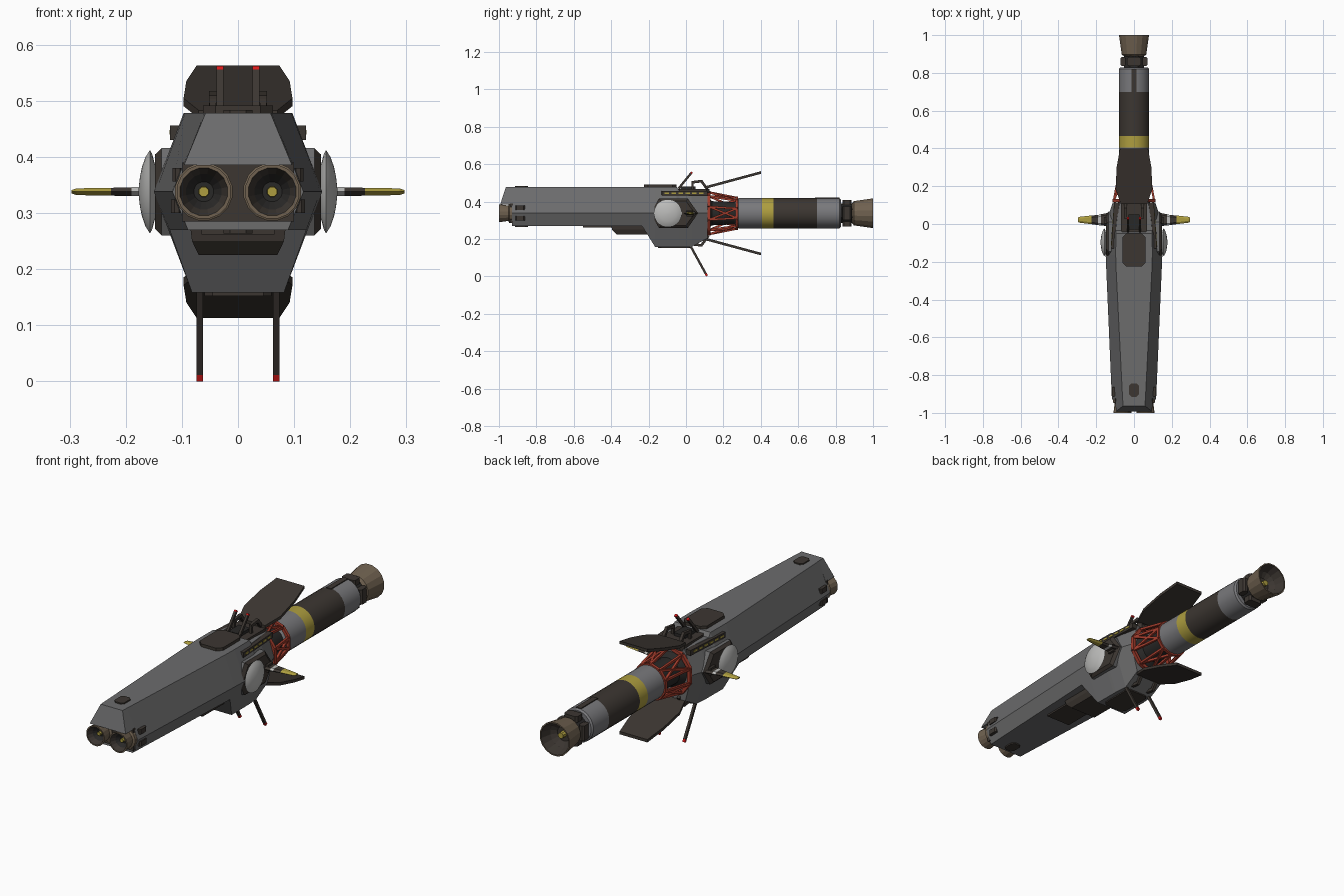
import bpy, bmesh, math
from mathutils import Vector

if "Cube" in bpy.data.objects:
    bpy.data.objects.remove(bpy.data.objects["Cube"])

def material(name, r, g, b):
    m = bpy.data.materials.new(name)
    m.diffuse_color = (r, g, b, 1)
    m.use_nodes = True
    m.node_tree.nodes["Principled BSDF"].inputs["Base Color"].default_value = m.diffuse_color
    return m

GREY = material("hull grey", 0.15, 0.15, 0.152)
TANK = material("tank grey", 0.19, 0.19, 0.20)
DARK = material("dark brown", 0.045, 0.037, 0.031)
BLACK = material("charcoal", 0.022, 0.021, 0.02)
YELLOW = material("band yellow", 0.42, 0.34, 0.05)
TAN = material("nozzle tan", 0.16, 0.12, 0.08)
RED = material("truss red", 0.36, 0.045, 0.025)
TIP = material("tip red", 0.7, 0.01, 0.01)
WHITE = material("dish white", 0.5, 0.5, 0.49)
ZC = 0.338  # height of the long axis

def loft(name, rings, mats, smooth=False):
    """Skin equal-length rings, cap both ends, one material per segment."""
    bm = bmesh.new()
    vs = [[bm.verts.new(p) for p in ring] for ring in rings]
    n = len(rings[0])
    if not isinstance(mats, list):
        mats = [mats] * (len(rings) - 1)
    slots = list(dict.fromkeys(mats))
    for k, (a, b) in enumerate(zip(vs, vs[1:])):
        for i in range(n):
            j = (i + 1) % n
            bm.faces.new((a[i], a[j], b[j], b[i])).material_index = slots.index(mats[k])
    bm.faces.new(vs[0][::-1]).material_index = slots.index(mats[0])
    bm.faces.new(vs[-1]).material_index = slots.index(mats[-1])
    bmesh.ops.recalc_face_normals(bm, faces=bm.faces[:])
    me = bpy.data.meshes.new(name)
    bm.to_mesh(me)
    bm.free()
    for m in slots:
        me.materials.append(m)
    ob = bpy.data.objects.new(name, me)
    bpy.context.collection.objects.link(ob)
    if smooth:
        bpy.ops.object.select_all(action='DESELECT')
        ob.select_set(True)
        bpy.context.view_layer.objects.active = ob
        bpy.ops.object.shade_smooth_by_angle(angle=math.radians(35))
    return ob

def lathe(name, profile, mats, center=(0, 0, ZC), axis='Y', n=24, smooth=True):
    """Turn (distance, radius) pairs around the x or y axis."""
    cx, cy, cz = center
    rings = []
    for d, r in profile:
        ring = []
        for i in range(n):
            a = 2 * math.pi * (i + 0.5) / n
            u, v = r * math.cos(a), r * math.sin(a)
            ring.append((cx + u, cy + d, cz + v) if axis == 'Y' else (cx + d, cy + u, cz + v))
        rings.append(ring)
    return loft(name, rings, mats, smooth)

def box(name, lo, hi, mat, c=0.0):
    """Box with corners cut off in plan by c."""
    (x0, y0, z0), (x1, y1, z1) = lo, hi
    if c:
        plan = [(x0 + c, y0), (x1 - c, y0), (x1, y0 + c), (x1, y1 - c),
                (x1 - c, y1), (x0 + c, y1), (x0, y1 - c), (x0, y0 + c)]
    else:
        plan = [(x0, y0), (x1, y0), (x1, y1), (x0, y1)]
    return loft(name, [[(x, y, z) for x, y in plan] for z in (z0, z1)], mat)

def rod(name, p, q, w, mat):
    """Square bar from p to q."""
    p, q = Vector(p), Vector(q)
    d = (q - p).normalized()
    s = d.cross(Vector((0, 0, 1)) if abs(d.z) < 0.95 else Vector((0, 1, 0))).normalized() * w / 2
    t = d.cross(s)
    return loft(name, [[e + s + t, e + s - t, e - s - t, e - s + t] for e in (p, q)], mat)

def section(y, t, w, zt, zb):
    """Six-sided hull section; the bottom width follows the mirrored flank."""
    b = w + (t - w) * (ZC - zb) / 0.14
    b = max(b, 0.075)
    return [(-t, y, zt), (t, y, zt), (w, y, ZC), (b, y, zb), (-b, y, zb), (-w, y, ZC)]

# Hull and nose cowl
loft("hull", [section(-0.93, 0.06, 0.117, 0.478, 0.27),
              section(-0.235, 0.095, 0.147, 0.478, 0.27),
              section(-0.165, 0.097, 0.15, 0.478, 0.158),
              section(-0.05, 0.096, 0.15, 0.478, 0.158),
              section(-0.035, 0.096, 0.148, 0.458, 0.158),
              section(0.03, 0.09, 0.14, 0.458, 0.158),
              section(0.115, 0.075, 0.112, 0.452, 0.205)], GREY)
loft("nose_cowl", [[(-0.098, -0.925, 0.386), (0.098, -0.925, 0.386), (0.06, -0.925, 0.478), (-0.06, -0.925, 0.478)],
                   [(-0.096, -0.993, 0.386), (0.096, -0.993, 0.386), (0.058, -0.963, 0.478), (-0.058, -0.963, 0.478)]], GREY)
box("engine_bulkhead", (-0.1, -0.94, 0.285), (0.1, -0.925, 0.39), DARK)

# Belly parts
box("belly_plate", (-0.065, -0.55, 0.262), (0.065, -0.23, 0.272), DARK)
loft("belly_bay", [[(-x, y0, z), (x, y0, z), (x, y1, z), (-x, y1, z)]
                   for x, y0, y1, z in ((0.085, -0.40, -0.2, 0.275), (0.082, -0.395, -0.2, 0.25), (0.07, -0.37, -0.19, 0.225))], DARK)
box("keel_plate", (-0.06, -0.15, 0.152), (0.06, 0.03, 0.162), DARK, 0.015)

# Dorsal parts
box("dorsal_pad", (-0.062, -0.225, 0.47), (0.062, -0.05, 0.492), DARK, 0.022)
box("dorsal_deck", (-0.07, -0.05, 0.445), (0.07, 0.125, 0.468), DARK, 0.015)
box("dorsal_block", (-0.03, -0.03, 0.465), (0.03, 0.05, 0.482), BLACK)
for z, n in ((0.478, "top"), (0.27, "bottom")):
    box("nose_pad_" + n, (-0.026, -0.915, z - 0.006), (0.026, -0.845, z + 0.006), DARK, 0.012)

# Tail plate, tank and tail nozzle
lathe("tail_core", [(0.11, 0.09), (0.14, 0.065), (0.27, 0.06)], BLACK)
lathe("fuel_tank", [(0.26, 0.06), (0.28, 0.081), (0.405, 0.081), (0.467, 0.081), (0.70, 0.081), (0.82, 0.081), (0.828, 0.074)],
      [TANK, TANK, YELLOW, DARK, TANK, TANK])
box("tank_stripe", (-0.013, 0.69, ZC + 0.076), (0.013, 0.82, ZC + 0.084), DARK)
lathe("thrust_block", [(0.82, 0.058), (0.89, 0.056)], BLACK, n=8, smooth=False)
for i in range(4):
    a = i * math.pi / 2
    c = Vector((0.058 * math.cos(a), 0, ZC + 0.058 * math.sin(a)))
    hx, hz = (0.014, 0.036) if i % 2 == 0 else (0.036, 0.014)
    box("thrust_pump", (c.x - hx, 0.836, c.z - hz), (c.x + hx, 0.884, c.z + hz), DARK, 0.008)
lathe("tail_nozzle", [(0.885, 0.05), (0.897, 0.066), (0.945, 0.073), (1.0, 0.081), (1.0, 0.075), (0.95, 0.06), (0.93, 0.035)],
      [TAN, TAN, TAN, TAN, DARK, DARK], n=16, smooth=False)
lathe("tail_igniter", [(0.925, 0.016), (0.955, 0.014)], YELLOW, n=8, smooth=False)

# Truss between hull and tank
def node(i, y, r, n=10):
    a = 2 * math.pi * (i + 0.5) / n
    return (r * math.cos(a), y, ZC + r * math.sin(a))
for i in range(10):
    rod("truss_front_ring", node(i, 0.124, 0.112), node(i + 1, 0.124, 0.112), 0.016, RED)
    rod("truss_rear_ring", node(i, 0.272, 0.083), node(i + 1, 0.272, 0.083), 0.014, RED)
    rod("truss_strut", node(i, 0.124, 0.112), node(i, 0.272, 0.083), 0.011, RED)
    k = 1 if i % 2 else -1
    rod("truss_brace", node(i, 0.124, 0.112), node(i + k, 0.272, 0.083), 0.011, RED)

# Radiator fins with hinges, above and below the truss
for s, n in ((1, "upper"), (-1, "lower")):
    plan = [(-0.07, 0.105), (0.07, 0.105), (0.097, 0.185), (0.092, 0.30), (0.074, 0.40),
            (-0.074, 0.40), (-0.092, 0.30), (-0.097, 0.185)]
    h = lambda y: ZC + s * (0.138 + (y - 0.105) * 0.27)
    loft(n + "_fin", [[(x, y, h(y) + o) for x, y in plan] for o in (-0.007, 0.007)], DARK)
    for x in (-0.045, 0.045):
        rod(n + "_hinge_arm", (x, 0.03, ZC + s * 0.165), (x, 0.085, ZC + s * 0.172), 0.014, DARK)
        rod(n + "_hinge_link", (x, 0.08, ZC + s * 0.175), (x, 0.12, ZC + s * 0.12), 0.014, DARK)
        rod(n + "_hinge_foot", (x, 0.035, ZC + s * 0.165), (x, 0.035, ZC + s * 0.12), 0.012, DARK)

for s, side in ((-1, "left_"), (1, "right_")):
    # Nose engines
    lathe(side + "engine", [(-0.92, 0.052), (-0.945, 0.052), (-0.95, 0.042), (-1.0, 0.049), (-1.0, 0.043), (-0.975, 0.032), (-0.955, 0.018)],
          [TAN, TAN, TAN, TAN, DARK, BLACK], (s * 0.061, 0, ZC), n=16, smooth=False)
    lathe(side + "igniter", [(-0.95, 0.01), (-0.975, 0.009)], YELLOW, (s * 0.061, 0, ZC), n=8, smooth=False)
    for z, x in ((0.312, 0.109), (0.368, 0.107)):
        box(side + "nose_thruster", (s * x - 0.01, -0.912, z - 0.012), (s * x + 0.01, -0.862, z + 0.012), DARK, 0.006)

    # Side pod and sensor dish
    hexa = lambda x, k: [(s * x, -0.06 + k * y, ZC + k * z) for y, z in
                         ((-0.13, 0), (-0.085, 0.078), (0.07, 0.078), (0.125, 0), (0.07, -0.078), (-0.085, -0.078))]
    loft(side + "pod", [hexa(0.09, 1), hexa(0.136, 1), hexa(0.148, 0.85)], [GREY, DARK])
    lens = [(s * d, r) for d, r in ((0.143, 0.03), (0.153, 0.068), (0.157, 0.075), (0.165, 0.062),
                                    (0.171, 0.045), (0.175, 0.025), (0.177, 0.006))]
    lathe(side + "dish", lens, WHITE, (0, -0.097, ZC), 'X')

    # Stub wing with colour bands
    wing = lambda x, y0, y1, h: [(s * x, y0, ZC), (s * x, y0 + 0.01, ZC + h), (s * x, y1 - 0.01, ZC + h),
                                 (s * x, y1, ZC), (s * x, y1 - 0.01, ZC - h), (s * x, y0 + 0.01, ZC - h)]
    loft(side + "stub_wing", [wing(0.12, -0.012, 0.062, 0.009), wing(0.175, -0.008, 0.052, 0.008),
                              wing(0.19, -0.006, 0.048, 0.008), wing(0.226, -0.001, 0.045, 0.007),
                              wing(0.288, 0.007, 0.038, 0.006), wing(0.297, 0.01, 0.034, 0.003)],
         [DARK, WHITE, DARK, YELLOW, YELLOW])
    rod(side + "wing_bracket", (s * 0.13, 0.02, ZC), (s * 0.16, 0.02, ZC), 0.036, DARK)

    # Shoulder rail with yellow dashes
    rod(side + "shoulder_rail", (s * 0.108, -0.13, 0.443), (s * 0.092, 0.115, 0.443), 0.026, DARK)
    for i in range(6):
        y = -0.115 + i * 0.037
        x = 0.108 - (y + 0.13) * 0.065 + 0.011
        rod(side + "rail_dash", (s * x, y, 0.444), (s * (x - 0.0015), y + 0.024, 0.444), 0.008, YELLOW)

    # Antennas with red tips
    for n, p, q, w in (("upper", (s * 0.032, -0.04, 0.47), (s * 0.032, 0.032, 0.558), 0.012),
                       ("lower", (s * 0.068, 0.02, 0.17), (s * 0.068, 0.112, 0.003), 0.012)):
        m = Vector(p).lerp(Vector(q), 0.93)
        rod(side + n + "_antenna", p, m, w, DARK)
        rod(side + n + "_antenna_tip", m, q, w, TIP)
